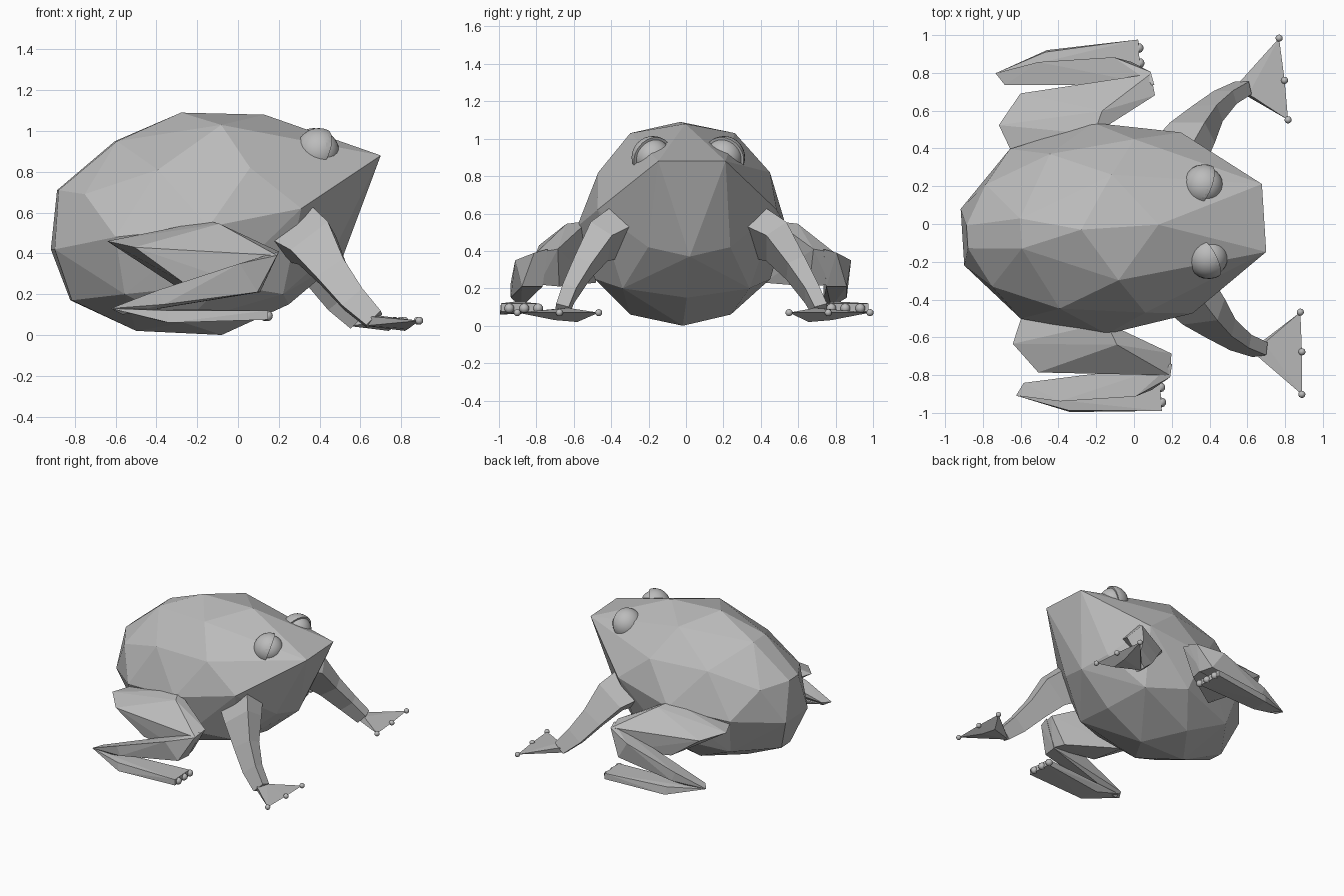
import bpy, bmesh, math
from mathutils import Vector, Matrix

if "Cube" in bpy.data.objects:
    bpy.data.objects.remove(bpy.data.objects["Cube"])

skin = bpy.data.materials.new("stone grey")
skin.diffuse_color = (0.5, 0.5, 0.5, 1)
skin.use_nodes = True
skin.node_tree.nodes["Principled BSDF"].inputs["Base Color"].default_value = skin.diffuse_color

# the whole animal is turned slightly about the vertical axis
TURN = Matrix.Translation((0, -0.012, 0)) @ Matrix.Rotation(math.radians(3.65), 4, 'Z')


def finish(bm, name, smooth=False):
    bmesh.ops.recalc_face_normals(bm, faces=bm.faces[:])
    bm.transform(TURN)
    for f in bm.faces:
        f.smooth = smooth
    mesh = bpy.data.meshes.new(name)
    bm.to_mesh(mesh)
    bm.free()
    mesh.materials.append(skin)
    obj = bpy.data.objects.new(name, mesh)
    bpy.context.collection.objects.link(obj)
    return obj


def hull(name, points, side=1):
    """Faceted convex block around a few corner points."""
    bm = bmesh.new()
    for x, y, z in points:
        bm.verts.new((x, y * side, z))
    bmesh.ops.convex_hull(bm, input=bm.verts[:])
    loose = [v for v in bm.verts if not v.link_faces]
    bmesh.ops.delete(bm, geom=loose, context='VERTS')
    return finish(bm, name)


def limb(name, path, wide_hint, side=1):
    """Four-sided tapering tube; path holds (centre, half width, half depth)."""
    bm = bmesh.new()
    centres = [Vector(p[0]) for p in path]
    rings = []
    for i, (c, w, d) in enumerate(path):
        t = (centres[min(i + 1, len(path) - 1)] - centres[max(i - 1, 0)]).normalized()
        u = Vector(wide_hint)
        u = (u - t * u.dot(t)).normalized()
        v = t.cross(u)
        ring = []
        for a, b in ((1, 1), (-1, 1), (-1, -1), (1, -1)):
            p = centres[i] + u * w * a + v * d * b
            ring.append(bm.verts.new((p.x, p.y * side, p.z)))
        rings.append(ring)
    for r0, r1 in zip(rings, rings[1:]):
        for k in range(4):
            n = (k + 1) % 4
            bm.faces.new((r0[k], r0[n], r1[n], r1[k]))
    bm.faces.new(rings[0])
    bm.faces.new(rings[-1])
    return finish(bm, name)


def ball(name, centre, radius, cut=None, seg=24):
    """Smooth sphere; with a cut direction only that half is kept."""
    bm = bmesh.new()
    bmesh.ops.create_uvsphere(bm, u_segments=seg, v_segments=seg * 2 // 3, radius=radius)
    if cut:
        res = bmesh.ops.bisect_plane(bm, geom=bm.verts[:] + bm.edges[:] + bm.faces[:],
                                     plane_co=(0, 0, 0), plane_no=cut, clear_inner=True)
        rim = [e for e in res['geom_cut'] if isinstance(e, bmesh.types.BMEdge)]
        bmesh.ops.holes_fill(bm, edges=rim)
    bm.transform(Matrix.Translation(centre))
    obj = finish(bm, name, True)
    if cut:
        for p in obj.data.polygons:
            if len(p.vertices) > 4:
                p.use_smooth = False
    return obj


# body: half the corner points, mirrored
half = [(-.91, .15, .42), (-.885, .06, .71), (-.77, .27, .69), (-.6, .08, .95),
        (-.28, 0, 1.09), (.13, 0, 1.08), (-.1, .28, 1.03), (-.42, .41, .81),
        (.03, .46, .82), (-.63, .45, .48), (-.18, .56, .53), (.28, .48, .62),
        (.69, .18, .88), (-.82, .06, .17), (-.58, .36, .2), (-.5, 0, .02),
        (-.08, 0, 0), (-.28, .27, .06), (-.1, .47, .25), (.2, .34, .2),
        (.25, 0, .15), (.51, 0, .37), (.46, .22, .42)]
hull("body", half + [(x, -y, z) for x, y, z in half if y > 0])

for s, tag in ((1, "left"), (-1, "right")):
    # eye with a lid behind it
    eye = (.385, .19 * s, .9)
    ball(tag + "_eye", eye, .1)
    ball(tag + "_eyelid", eye, .114, cut=(-.75, .35 * s, .3))

    # front leg and hand
    limb(tag + "_front_leg", [((.27, .38, .50), .13, .08), ((.34, .475, .45), .115, .07),
                              ((.425, .57, .31), .08, .05), ((.525, .65, .175), .065, .038),
                              ((.625, .695, .075), .05, .035)], (.84, 0, .55), s)
    tips = [(.83, .945, .07), (.845, .72, .07), (.85, .51, .07)]
    hull(tag + "_hand", [(.61, .73, .09), (.65, .66, .095), (.58, .69, .045),
                         (.78, .62, .02), (.79, .74, .03)] + tips, s)
    for i, (x, y, z) in enumerate(tips):
        ball(f"{tag}_fingertip_{i + 1}", (x, y * s, z), .019, seg=12)

    # folded hind leg: thigh, shin, foot
    hull(tag + "_thigh", [(-.68, .58, .46), (-.62, .43, .46), (-.555, .74, .43),
                          (-.18, .5, .56), (-.13, .62, .545), (.155, .685, .41),
                          (.14, .80, .39), (-.32, .45, .23), (-.32, .74, .26),
                          (.04, .67, .21), (.06, .78, .22)], s)
    hull(tag + "_shin", [(.155, .74, .41), (.14, .81, .39), (-.05, .90, .35),
                         (.06, .76, .21), (.04, .87, .21), (-.45, .90, .22),
                         (-.42, .9, .15), (-.68, .855, .13), (-.635, .79, .14),
                         (-.62, .83, .10)], s)
    hull(tag + "_foot", [(-.68, .855, .13), (-.62, .80, .12), (-.41, .95, .12),
                         (-.40, .96, .06), (-.42, .82, .065), (.085, .985, .12),
                         (.085, .985, .075), (.085, .79, .12), (.085, .79, .075)], s)
    for i, y in enumerate((.785, .86, .94)):
        ball(f"{tag}_toe_tip_{i + 1}", (.085, y * s, .093), .026, seg=12)
